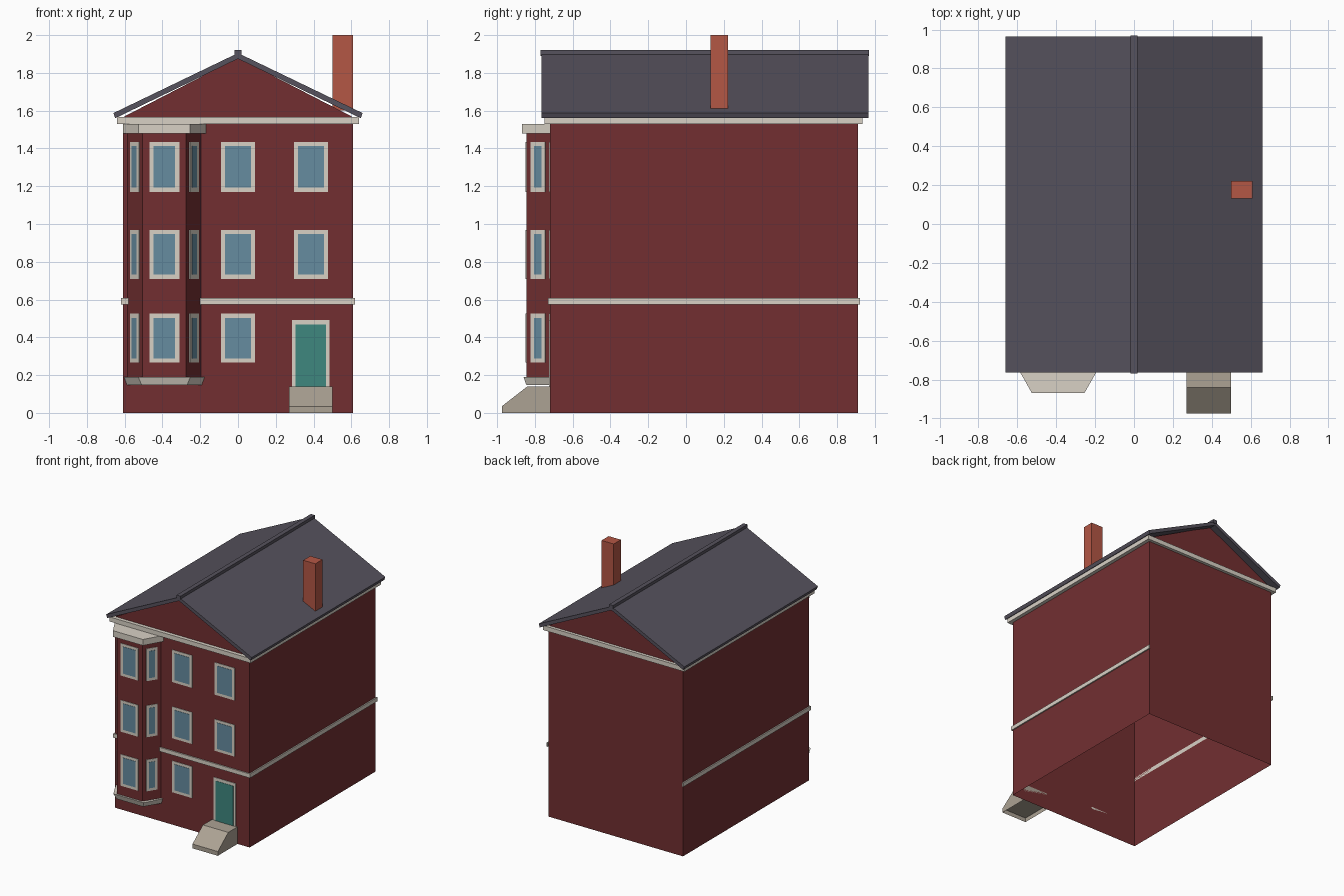
import bpy, bmesh
from mathutils import Vector

cube = bpy.data.objects.get("Cube")
if cube:
    bpy.data.objects.remove(cube, do_unlink=True)


def material(name, *rgb):
    linear = [((c / 255 + 0.055) / 1.055) ** 2.4 for c in rgb] + [1]
    mat = bpy.data.materials.new(name)
    mat.use_nodes = True
    mat.diffuse_color = linear
    node = next(n for n in mat.node_tree.nodes if n.type == 'BSDF_PRINCIPLED')
    node.inputs["Base Color"].default_value = linear
    return mat


BRICK = material("red brick", 114, 47, 49)
CREAM = material("cream trim", 216, 209, 197)
GLASS = material("window glass", 102, 140, 160)
TEAL = material("teal door paint", 63, 135, 127)
SLATE = material("grey slate", 86, 82, 93)
CLAY = material("orange clay brick", 180, 87, 69)
STONE = material("step stone", 172, 162, 148)


def loft(name, ring_a, ring_b, mat, cap_a=True):
    """Join two matching rings of points into a solid."""
    bm = bmesh.new()
    a = [bm.verts.new(p) for p in ring_a]
    b = [bm.verts.new(p) for p in ring_b]
    n = len(a)
    for i in range(n):
        j = (i + 1) % n
        bm.faces.new((a[i], a[j], b[j], b[i]))
    bm.faces.new(b)
    if cap_a:
        bm.faces.new(a)
    bmesh.ops.recalc_face_normals(bm, faces=bm.faces)
    mesh = bpy.data.meshes.new(name)
    bm.to_mesh(mesh)
    bm.free()
    mesh.materials.append(mat)
    obj = bpy.data.objects.new(name, mesh)
    bpy.context.collection.objects.link(obj)
    return obj


def box(name, x, y, z, mat, floor=True):
    ring = [(x[0], y[0]), (x[1], y[0]), (x[1], y[1]), (x[0], y[1])]
    return loft(name, [(*p, z[0]) for p in ring], [(*p, z[1]) for p in ring], mat, floor)


def along_y(name, profile, y, mat):
    return loft(name, [(px, y[0], pz) for px, pz in profile],
                [(px, y[1], pz) for px, pz in profile], mat)


def plate(name, centre, normal, width, z, depth, mat):
    """Thin upright plate on a wall."""
    c, n = Vector((*centre, 0)), Vector((*normal, 0)).normalized()
    side = Vector((-n.y, n.x, 0)) * width / 2
    ring = [c - side, c + side, c + side + n * depth, c - side + n * depth]
    up = Vector((0, 0, 1))
    loft(name, [p + up * z[0] for p in ring], [p + up * z[1] for p in ring], mat)


def window(name, centre, normal, width, z):
    plate(name + "_frame", centre, normal, width, z, 0.004, CREAM)
    plate(name + "_glass", centre, normal, width - 0.044, (z[0] + 0.022, z[1] - 0.022), 0.006, GLASS)


# Walls, open underneath
FRONT, BACK, SIDE = -0.72, 0.91, 0.61
box("house_walls", (-SIDE, SIDE), (FRONT, BACK), (0, 1.53), BRICK, floor=False)
box("cornice", (-0.64, 0.64), (-0.75, 0.935), (1.53, 1.567), CREAM)
along_y("gable", [(-SIDE, 1.565), (SIDE, 1.565), (0, 1.88)], (FRONT, BACK), BRICK)

# String course on the front and both sides
box("front_band", (-0.62, 0.62), (-0.73, FRONT), (0.575, 0.608), CREAM)
for s, side in ((1, "left"), (-1, "right")):
    box(side + "_band", sorted((s * SIDE, s * 0.62)), (-0.73, 0.92), (0.575, 0.608), CREAM)
    # Roof slope
    slope = [(s * 0.65, 1.56), (s * 0.66, 1.587), (0, 1.905), (0, 1.875)]
    along_y(side + "_roof_slope", slope, (-0.765, 0.965), SLATE)

box("ridge_cap", (-0.018, 0.018), (-0.77, 0.97), (1.89, 1.92), SLATE)
box("chimney", (0.50, 0.61), (0.13, 0.222), (1.6, 2.0), CLAY)

# Bay: a tapered plan, given by half widths at wall and front
BAY_X = -0.39


def bay_ring(wall_half, front_half, front_y, z):
    return [(BAY_X - wall_half, FRONT, z), (BAY_X - front_half, front_y, z),
            (BAY_X + front_half, front_y, z), (BAY_X + wall_half, FRONT, z)]


shaft = (0.195, 0.116, -0.845)
loft("bay_walls", bay_ring(*shaft, 0.19), bay_ring(*shaft, 1.48), BRICK)
cap = (0.22, 0.136, -0.868)
loft("bay_cap", bay_ring(*cap, 1.48), bay_ring(*cap, 1.53), CREAM)
loft("bay_base", bay_ring(0.198, 0.12, -0.845, 0.147),
     bay_ring(0.213, 0.138, -0.86, 0.19), CREAM)

# Windows on three floors
for floor, z in (("ground", (0.267, 0.525)), ("middle", (0.71, 0.969)), ("top", (1.17, 1.435))):
    window(floor + "_centre_window", (0, FRONT), (0, -1), 0.18, z)
    window(floor + "_bay_front_window", (BAY_X, -0.845), (0, -1), 0.158, z)
    if floor != "ground":
        window(floor + "_left_window", (0.386, FRONT), (0, -1), 0.18, z)
    for s, side in ((1, "left"), (-1, "right")):
        window(f"{floor}_bay_{side}_window", (BAY_X + s * 0.1555, -0.7825),
               (s * 0.125, -0.079), 0.09, z)

# Door and sloped step
plate("door_frame", (0.385, FRONT), (0, -1), 0.2, (0.1, 0.492), 0.004, CREAM)
plate("door", (0.385, FRONT), (0, -1), 0.16, (0.1, 0.467), 0.006, TEAL)
step = box("entrance_step", (0.27, 0.5), (-0.975, FRONT), (0, 0.035), STONE, floor=False)
loft_top = [(0.27, -0.84, 0.14), (0.5, -0.84, 0.14), (0.5, FRONT, 0.14), (0.27, FRONT, 0.14)]
loft_low = [(0.27, -0.975, 0.035), (0.5, -0.975, 0.035), (0.5, FRONT, 0.035), (0.27, FRONT, 0.035)]
loft("entrance_step_slope", loft_low, loft_top, STONE, cap_a=False)
